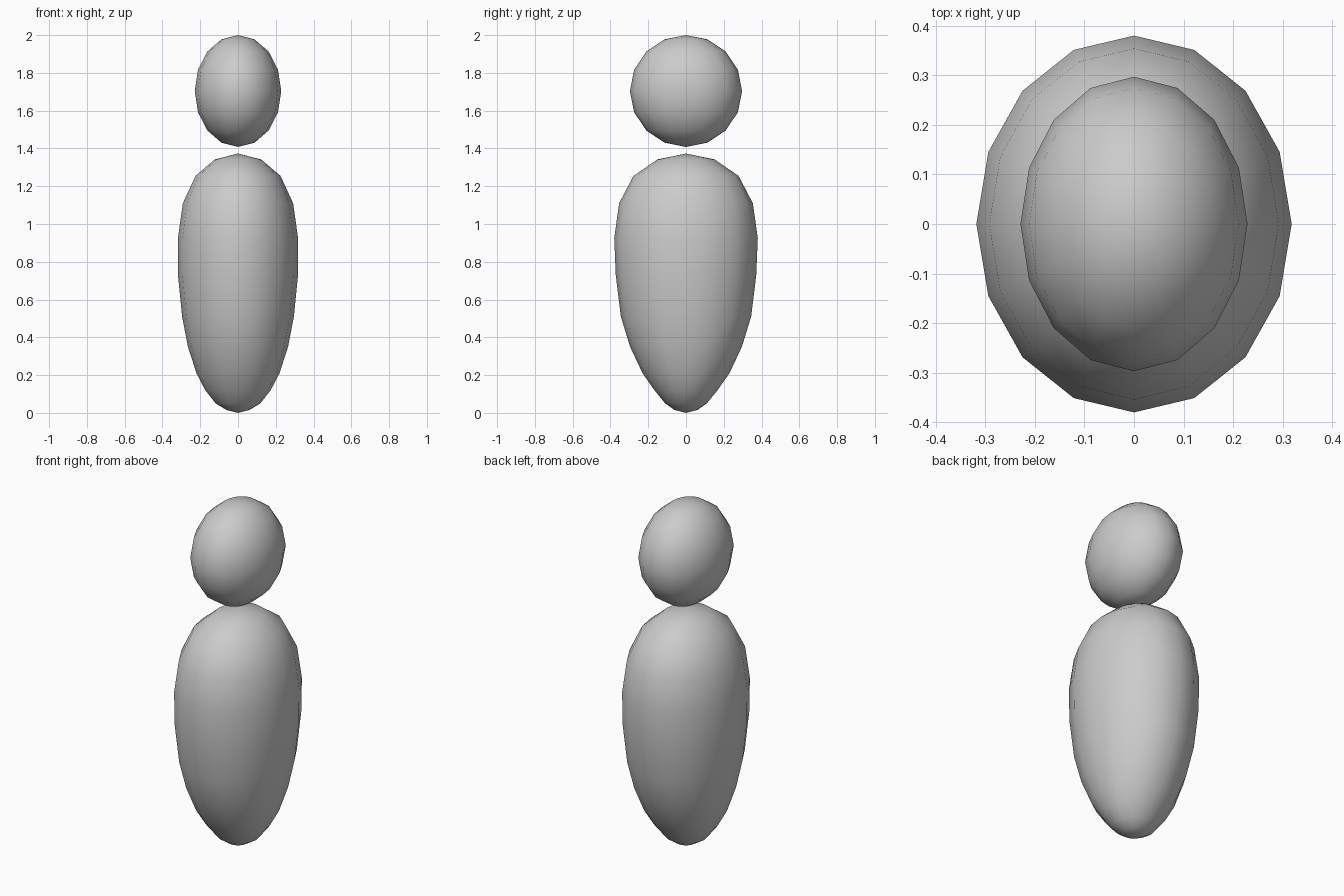
import bpy
import bmesh
from math import sin, cos, pi

cube = bpy.data.objects.get("Cube")
if cube:
    bpy.data.objects.remove(cube, do_unlink=True)

SIDES = 16

grey = bpy.data.materials.new("plain grey")
grey.use_nodes = True
grey.diffuse_color = (0.6, 0.6, 0.6, 1)
grey.node_tree.nodes["Principled BSDF"].inputs["Base Color"].default_value = (0.6, 0.6, 0.6, 1)


def oval_loft(name, bottom, rings, top):
    """Close a stack of elliptical rings (z, half width, half depth) with two poles."""
    bm = bmesh.new()
    loops = []
    for z, rx, ry in rings:
        angles = [2 * pi * i / SIDES for i in range(SIDES)]
        loops.append([bm.verts.new((rx * cos(a), ry * sin(a), z)) for a in angles])
    low, high = bm.verts.new((0, 0, bottom)), bm.verts.new((0, 0, top))
    for i in range(SIDES):
        j = (i + 1) % SIDES
        bm.faces.new((low, loops[0][j], loops[0][i]))
        bm.faces.new((high, loops[-1][i], loops[-1][j]))
        for a, b in zip(loops, loops[1:]):
            bm.faces.new((a[i], a[j], b[j], b[i]))
    for face in bm.faces:
        face.smooth = True
    mesh = bpy.data.meshes.new(name)
    bm.to_mesh(mesh)
    bm.free()
    mesh.materials.append(grey)
    obj = bpy.data.objects.new(name, mesh)
    bpy.context.collection.objects.link(obj)
    return obj


# Body: tapered lower half, rounded shoulders
body_rings = [
    (0.015, 0.06, 0.06), (0.05, 0.118, 0.11), (0.12, 0.173, 0.167),
    (0.21, 0.22, 0.23), (0.35, 0.265, 0.296), (0.51, 0.296, 0.345),
    (0.73, 0.318, 0.372), (0.925, 0.318, 0.38), (1.11, 0.292, 0.354),
    (1.255, 0.225, 0.278), (1.342, 0.123, 0.151),
]
oval_loft("body", 0.0, body_rings, 1.373)

# Head: narrow ellipsoid floating above the body
head_rings = []
for k in range(1, 8):
    t = pi * k / 8
    head_rings.append((1.704 - 0.296 * cos(t), 0.229 * sin(t), 0.297 * sin(t)))
oval_loft("head", 1.408, head_rings, 2.0)
